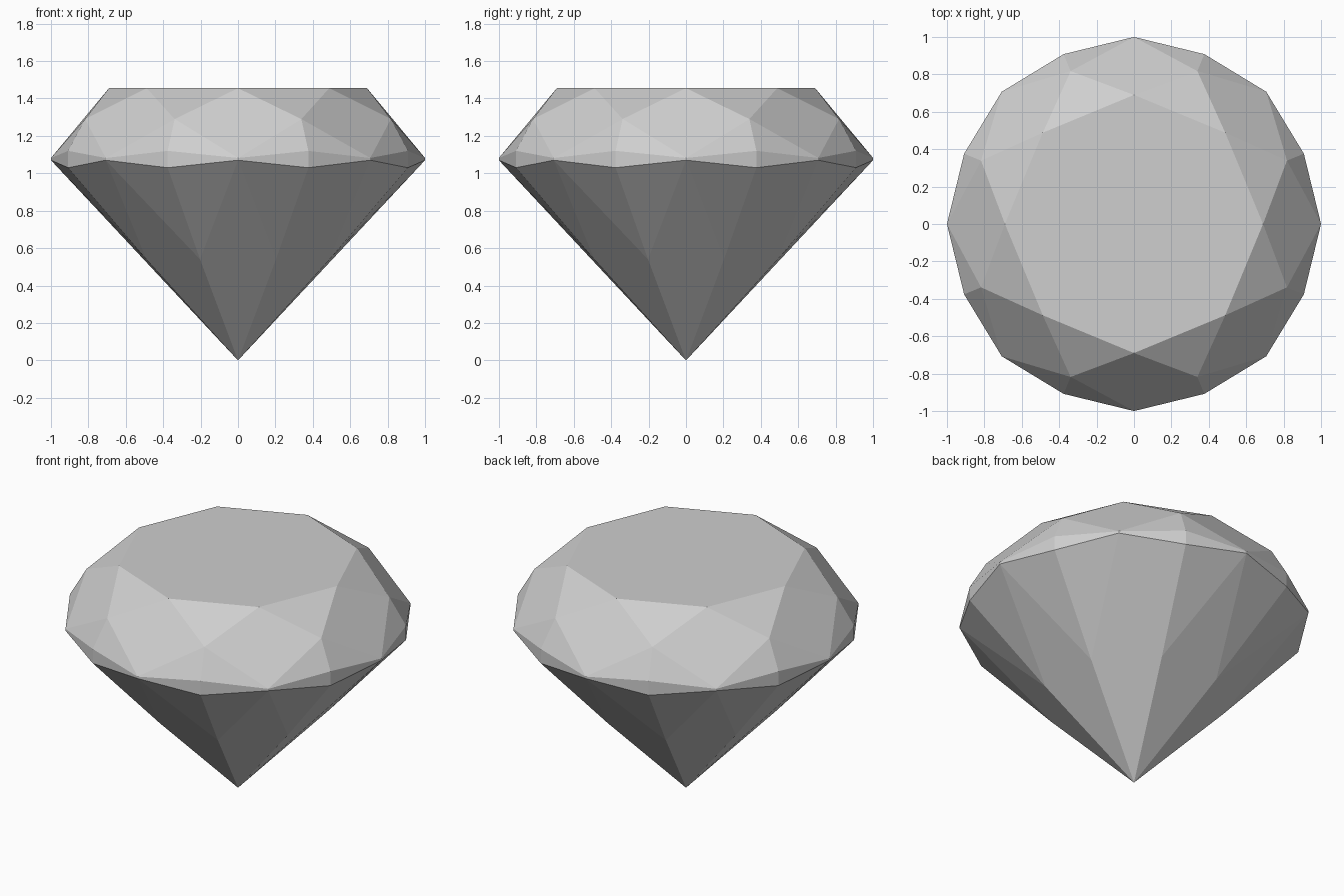
import bpy
import bmesh
from math import cos, sin, pi

cube = bpy.data.objects.get("Cube")
if cube:
    bpy.data.objects.remove(cube, do_unlink=True)

# Single pale grey stone colour
stone = bpy.data.materials.new("pale_grey_stone")
stone.use_nodes = True
grey = (0.62, 0.62, 0.62, 1)
stone.diffuse_color = grey
stone.node_tree.nodes["Principled BSDF"].inputs["Base Color"].default_value = grey

SIDES = 8
bm = bmesh.new()


def ring(radius, z, turn=0.0):
    """Eight vertices; turn = 0.5 places them between the main directions."""
    step = 2 * pi / SIDES
    return [bm.verts.new((radius * cos((i + turn) * step),
                          radius * sin((i + turn) * step), z))
            for i in range(SIDES)]


# Rings from the table down to the point
table = ring(0.69, 1.455)
crown = ring(0.885, 1.29, 0.5)
girdle_top = ring(1.0, 1.082)
girdle_top_mid = ring(0.983, 1.12, 0.5)
girdle_low = ring(1.0, 1.07)
girdle_low_mid = ring(0.983, 1.03, 0.5)
pavilion = ring(0.53, 0.54, 0.5)
point = bm.verts.new((0, 0, 0))

bm.faces.new(table)
for i in range(SIDES):
    n = (i + 1) % SIDES
    p = i - 1
    facets = [
        # Crown: star, kite and two upper girdle facets
        (table[i], crown[i], table[n]),
        (table[i], crown[p], girdle_top[i], crown[i]),
        (crown[i], girdle_top[i], girdle_top_mid[i]),
        (crown[i], girdle_top_mid[i], girdle_top[n]),
        # Scalloped girdle
        (girdle_top[i], girdle_low[i], girdle_low_mid[i], girdle_top_mid[i]),
        (girdle_top_mid[i], girdle_low_mid[i], girdle_low[n], girdle_top[n]),
        # Pavilion: two lower girdle facets and the long kite
        (girdle_low[i], pavilion[i], girdle_low_mid[i]),
        (girdle_low_mid[i], pavilion[i], girdle_low[n]),
        (girdle_low[i], pavilion[p], point, pavilion[i]),
    ]
    for facet in facets:
        bm.faces.new(facet)

bmesh.ops.recalc_face_normals(bm, faces=bm.faces[:])
mesh = bpy.data.meshes.new("cut_gemstone")
bm.to_mesh(mesh)
bm.free()
mesh.materials.append(stone)
gem = bpy.data.objects.new("cut_gemstone", mesh)
bpy.context.collection.objects.link(gem)
